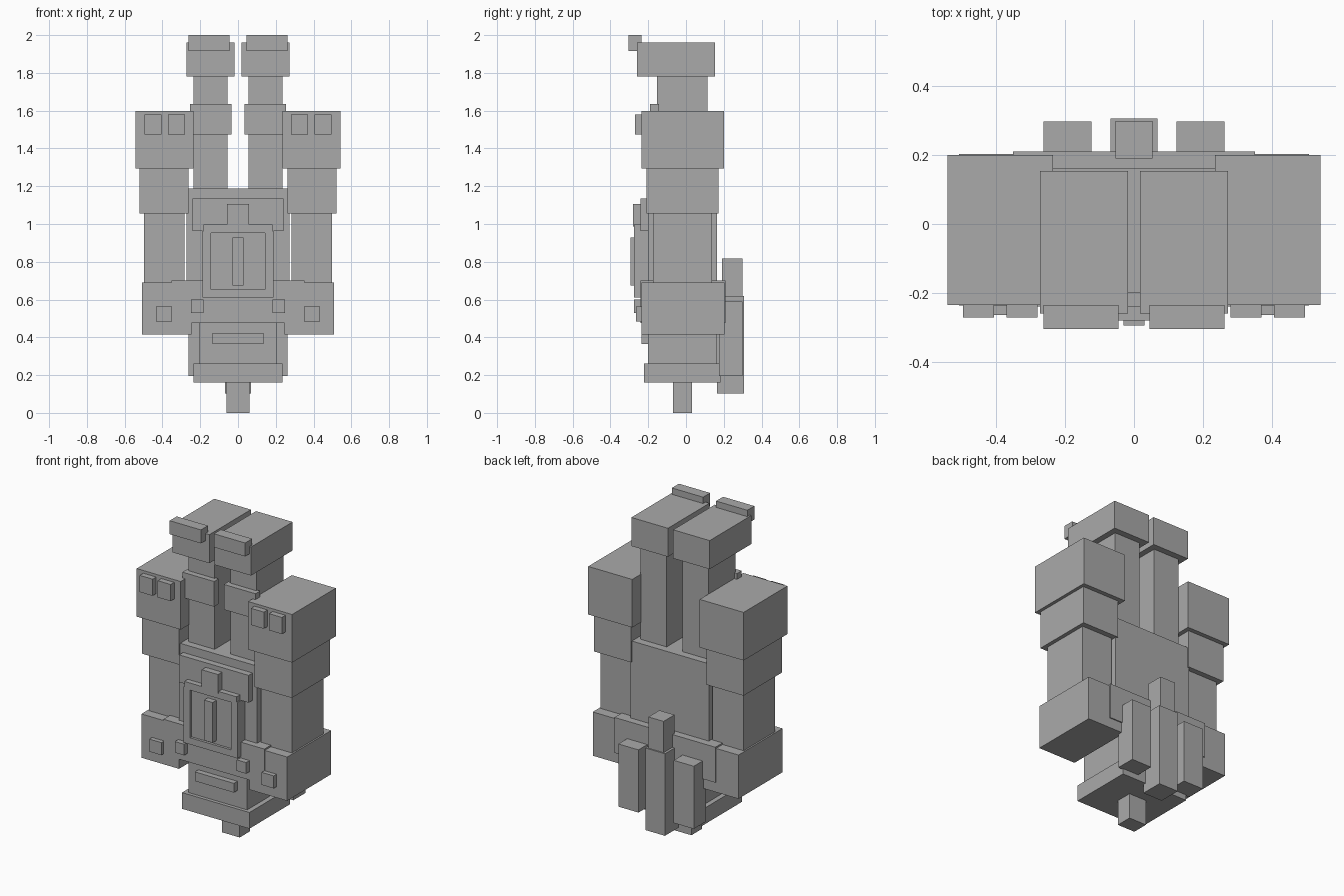
import bpy
import bmesh
from mathutils import Matrix, Vector

cube = bpy.data.objects.get("Cube")
if cube:
    bpy.data.objects.remove(cube, do_unlink=True)

grey = bpy.data.materials.new("plain grey")
grey.use_nodes = True
colour = (0.4, 0.4, 0.4, 1)
grey.diffuse_color = colour
grey.node_tree.nodes["Principled BSDF"].inputs["Base Color"].default_value = colour


def block(name, inner, outer, front, back, bottom, top):
    """Box on the model's left side, mirrored to its right. Returns its front."""
    low = Vector((inner, front, bottom))
    high = Vector((outer, back, top))
    bm = bmesh.new()
    bmesh.ops.create_cube(bm, size=1)
    bmesh.ops.transform(bm, verts=bm.verts, matrix=Matrix.LocRotScale(
        (low + high) / 2, None, high - low))
    mesh = bpy.data.meshes.new(name)
    bm.to_mesh(mesh)
    bm.free()
    mesh.materials.append(grey)
    part = bpy.data.objects.new(name, mesh)
    bpy.context.collection.objects.link(part)
    if inner > 0:
        part.modifiers.new("other side", 'MIRROR')
    return front


def middle(name, half, front, back, bottom, top):
    """Box centred between left and right."""
    return block(name, -half, half, front, back, bottom, top)


def relief(name, host, proud, inner, outer, bottom, top):
    """Pair of raised plates, sunk slightly into the host's front face."""
    return block(name, inner, outer, front=host - proud, back=host + 0.01,
                 bottom=bottom, top=top)


def middle_relief(name, host, proud, half, bottom, top):
    """Single raised plate in the middle of the host's front face."""
    return relief(name, host, proud, -half, half, bottom, top)


# Torso, waist, belt and base
torso = middle("torso", half=0.273, front=-0.2, back=0.163, bottom=0.6, top=1.187)
waist = middle("waist", half=0.204, front=torso, back=0.163, bottom=0.25, top=0.62)
belt = middle("belt", half=0.352, front=-0.24, back=0.21, bottom=0.477, top=0.7)
middle("base_plate", half=0.235, front=-0.222, back=0.183, bottom=0.16, top=0.262)
middle("base_pin", half=0.061, front=-0.07, back=0.033, bottom=0, top=0.17)
middle_relief("waist_strip", host=waist, proud=0.035, half=0.136, bottom=0.366, top=0.424)
relief("belt_studs", host=belt, proud=0.034, inner=0.183, outer=0.248, bottom=0.53, top=0.6)

# Chest plate and its block
chest = middle_relief("chest_plate", host=torso, proud=0.04, half=0.242,
                      bottom=0.963, top=1.135)
middle_relief("chest_block", host=chest, proud=0.04, half=0.057, bottom=0.987, top=1.106)

# Recessed chest panel inside a raised frame
opening, sill, lintel = 0.142, 0.652, 0.952
panel = middle_relief("panel", host=torso, proud=0.058, half=opening, bottom=sill, top=lintel)
middle_relief("panel_slit", host=panel, proud=0.037, half=0.03, bottom=0.674, top=0.928)
frame = 0.074
middle_relief("frame_top", host=torso, proud=frame, half=0.182, bottom=lintel, top=0.997)
middle_relief("frame_bottom", host=torso, proud=frame, half=0.182, bottom=0.61, top=sill)
relief("frame_sides", host=torso, proud=frame, inner=opening, outer=0.188,
       bottom=0.61, top=0.963)

# Legs, pointing up
leg = block("legs", inner=0.055, outer=0.236, front=-0.154, back=0.114, bottom=1.15, top=1.8)
foot = block("feet", inner=0.018, outer=0.273, front=-0.26, back=0.154, bottom=1.78, top=1.96)
block("toes", inner=0.045, outer=0.263, front=-0.305, back=-0.235, bottom=1.915, top=2)
relief("knee_plates", host=leg, proud=0.036, inner=0.034, outer=0.255,
       bottom=1.475, top=1.634)

# Arms, stacked from the shoulders down to the cuffs
shoulder_base, elbow, wrist = 1.294, 1.056, 0.69
shoulder = block("shoulders", inner=0.235, outer=0.542, front=-0.235, back=0.2,
                 bottom=shoulder_base, top=1.597)
block("upper_arms", inner=0.263, outer=0.522, front=-0.21, back=0.172,
      bottom=elbow, top=shoulder_base)
block("forearms", inner=0.283, outer=0.498, front=-0.175, back=0.138,
      bottom=wrist, top=elbow)
cuff = block("cuffs", inner=0.246, outer=0.508, front=-0.236, back=0.203,
             bottom=0.414, top=wrist)
relief("cuff_studs", host=cuff, proud=0.028, inner=0.35, outer=0.434,
       bottom=0.483, top=0.562)

# Two lamps on each shoulder
for name, inner in (("inner_lamps", 0.28), ("outer_lamps", 0.406)):
    relief(name, host=shoulder, proud=0.036, inner=inner, outer=inner + 0.09,
           bottom=1.475, top=1.58)

# Back pods
block("back_pods", inner=0.123, outer=0.263, front=0.175, back=0.298, bottom=0.195, top=0.59)
middle("middle_pod", half=0.068, front=0.165, back=0.307, bottom=0.103, top=0.62)
middle("middle_pod_top", half=0.053, front=0.19, back=0.299, bottom=0.62, top=0.817)
